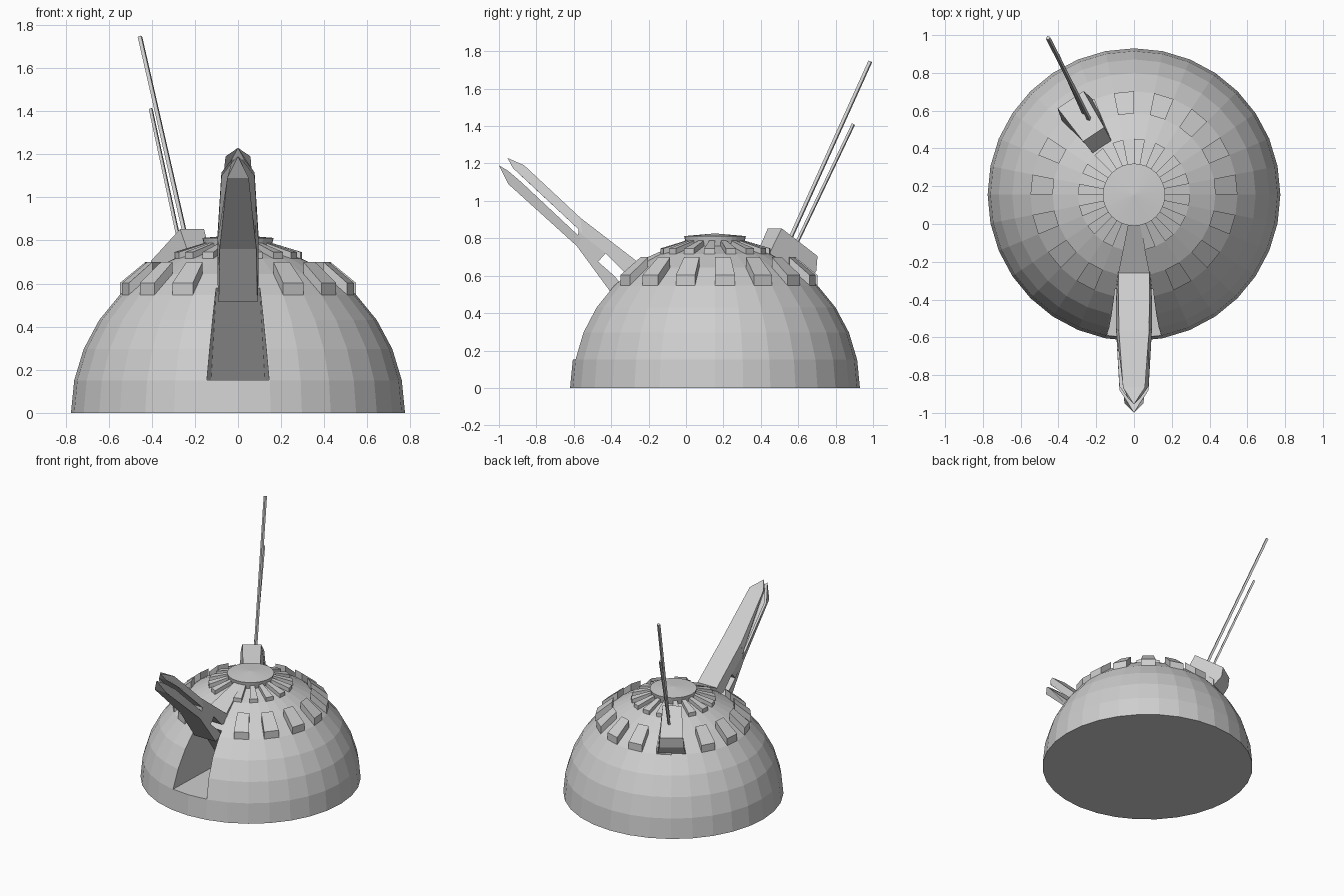
import bpy, bmesh, math
from mathutils import Vector

if "Cube" in bpy.data.objects:
    bpy.data.objects.remove(bpy.data.objects["Cube"])

CY, R = 0.155, 0.775            # dome centre (y) and radius
STEP = math.radians(11.25)      # one dome facet

grey = bpy.data.materials.new("light_grey")
grey.diffuse_color = (0.62, 0.62, 0.62, 1)
grey.use_nodes = True
grey.node_tree.nodes["Principled BSDF"].inputs["Base Color"].default_value = grey.diffuse_color


def finish(name, bm):
    bmesh.ops.remove_doubles(bm, verts=bm.verts, dist=1e-4)
    bmesh.ops.recalc_face_normals(bm, faces=bm.faces)
    me = bpy.data.meshes.new(name)
    bm.to_mesh(me)
    bm.free()
    me.materials.append(grey)
    ob = bpy.data.objects.new(name, me)
    bpy.context.collection.objects.link(ob)
    return ob


def bridge(bm, left, right):
    """Closed solid between two matching outlines."""
    a = [bm.verts.new(p) for p in left]
    b = [bm.verts.new(p) for p in right]
    n = len(a)
    bm.faces.new(a)
    bm.faces.new(b[::-1])
    for i in range(n):
        j = (i + 1) % n
        bm.faces.new((a[i], b[i], b[j], a[j]))


def slab(name, pts):
    """Mirrored solid from side outline points (y, z, half width)."""
    bm = bmesh.new()
    bridge(bm, [(-w, y, z) for y, z, w in pts], [(w, y, z) for y, z, w in pts])
    return finish(name, bm)


def polar(a, r, z):
    return (r * math.cos(a), CY + r * math.sin(a), z)


def wedges(name, starts, profile):
    """Facet-wide blocks on the dome, from an (r, z) profile."""
    bm = bmesh.new()
    for s in starts:
        a0 = s * STEP
        bridge(bm, [polar(a0, r, z) for r, z in profile],
               [polar(a0 + STEP, r, z) for r, z in profile])
    return finish(name, bm)


def ring(k):
    """Radius and height of dome ring k."""
    return R * math.cos(k * STEP), R * math.sin(k * STEP)


# Dome: half of a faceted sphere, closed underneath
bm = bmesh.new()
bmesh.ops.create_uvsphere(bm, u_segments=32, v_segments=16, radius=R)
bmesh.ops.delete(bm, geom=[v for v in bm.verts if v.co.z < -1e-3], context='VERTS')
bmesh.ops.holes_fill(bm, edges=[e for e in bm.edges if e.is_boundary], sides=0)
bmesh.ops.translate(bm, verts=bm.verts, vec=(0, CY, 0))
dome = finish("dome", bm)

# Gun recess cut into the front of the dome
cutter = slab("recess_cutter", [(-0.9, 0.153, 0.155), (-0.02, 0.153, 0.125),
                                (-0.36, 0.60, 0.10), (-0.9, 0.60, 0.11)])
bm = bmesh.new()
bm.from_mesh(cutter.data)
bmesh.ops.triangulate(bm, faces=bm.faces)
bm.to_mesh(cutter.data)
bm.free()
cutter.hide_render = True
mod = dome.modifiers.new("recess", 'BOOLEAN')
mod.operation, mod.solver, mod.object = 'DIFFERENCE', 'EXACT', cutter
bpy.context.view_layer.objects.active = dome
bpy.ops.object.modifier_apply(modifier=mod.name)
bpy.data.objects.remove(cutter)

# Outer ring of raised blocks, leaving gaps for the gun and the antenna box
(r4, z4), (r5, z5) = ring(4), ring(5)
outer = [0, 2, 4, 6, 8, 10, 13, 15, 17, 19, 21, 26, 28, 30]
wedges("outer_blocks", outer,
       [(r4, z4 - 0.01), (r4, z4 + 0.055), (r5, z5 + 0.055), (r5, z5 - 0.01)])

# Inner ring of smaller teeth
(r6, z6), (r7, z7) = ring(6), ring(7)
inner = [s for s in range(1, 32, 2) if s != 23]
wedges("inner_teeth", inner,
       [(r6, z6 - 0.01), (r6, z6 + 0.03), (r7, z7 + 0.03), (r7, z7 - 0.01)])

# Shallow domed cap
bm = bmesh.new()
sections = [(r7, z7 - 0.01), (0.165, 0.812), (0.002, 0.826)]
loops = [[bm.verts.new(polar(i * STEP, r, z)) for i in range(32)] for r, z in sections]
for lo, hi in zip(loops, loops[1:]):
    for i in range(32):
        j = (i + 1) % 32
        bm.faces.new((lo[i], lo[j], hi[j], hi[i]))
bm.faces.new(loops[0][::-1])
bm.faces.new(loops[-1])
finish("top_cap", bm)

# Gun: ramp on the dome, two arms around a gap, and a split barrel
slab("gun_ramp", [(0.0, 0.79, 0.031), (-0.26, 0.675, 0.083),
                  (-0.27, 0.60, 0.085), (0.0, 0.70, 0.031)])
slab("gun_upper_arm", [(-0.565, 0.91, 0.08), (-0.26, 0.675, 0.083), (-0.24, 0.60, 0.085),
                       (-0.33, 0.62, 0.092), (-0.43, 0.72, 0.095), (-0.575, 0.835, 0.095)])
slab("gun_lower_arm", [(-0.575, 0.835, 0.095), (-0.43, 0.72, 0.095), (-0.47, 0.675, 0.095),
                       (-0.39, 0.605, 0.095), (-0.33, 0.54, 0.09), (-0.405, 0.515, 0.09),
                       (-0.585, 0.76, 0.085)])
slab("gun_upper_prong", [(-0.955, 1.23, 0), (-0.865, 1.19, 0.058), (-0.565, 0.91, 0.08),
                         (-0.555, 0.83, 0.095), (-0.86, 1.115, 0.077), (-0.925, 1.175, 0.03)])
slab("gun_lower_prong", [(-1.0, 1.19, 0), (-0.95, 1.09, 0.05), (-0.585, 0.76, 0.085),
                         (-0.56, 0.80, 0.095), (-0.88, 1.10, 0.077), (-0.95, 1.16, 0.03)])

# Antenna box on the rear left of the dome
box = [(0.30, 0.69, 0), (0.39, 0.853, 1), (0.61, 0.705, 2.6), (0.60, 0.627, 2.2), (0.53, 0.53, 0)]
bm = bmesh.new()
mid = math.radians(123.75)
half = [math.radians(11.25 - 1.35 * t) for _, _, t in box]
bridge(bm, [polar(mid - h, r, z) for h, (r, z, _) in zip(half, box)],
       [polar(mid + h, r, z) for h, (r, z, _) in zip(half, box)])
finish("antenna_box", bm)


def rod(name, start, end, radius):
    a, b = Vector(start), Vector(end)
    bm = bmesh.new()
    bmesh.ops.create_cone(bm, cap_ends=True, segments=4, radius1=radius,
                          radius2=radius, depth=(b - a).length)
    ob = finish(name, bm)
    ob.location = (a + b) / 2
    ob.rotation_euler = (b - a).to_track_quat('Z', 'Y').to_euler()


# Two thin antennas
rod("long_antenna", (-0.23, 0.54, 0.76), (-0.455, 0.985, 1.745), 0.012)
rod("short_antenna", (-0.265, 0.585, 0.76), (-0.405, 0.895, 1.41), 0.010)
